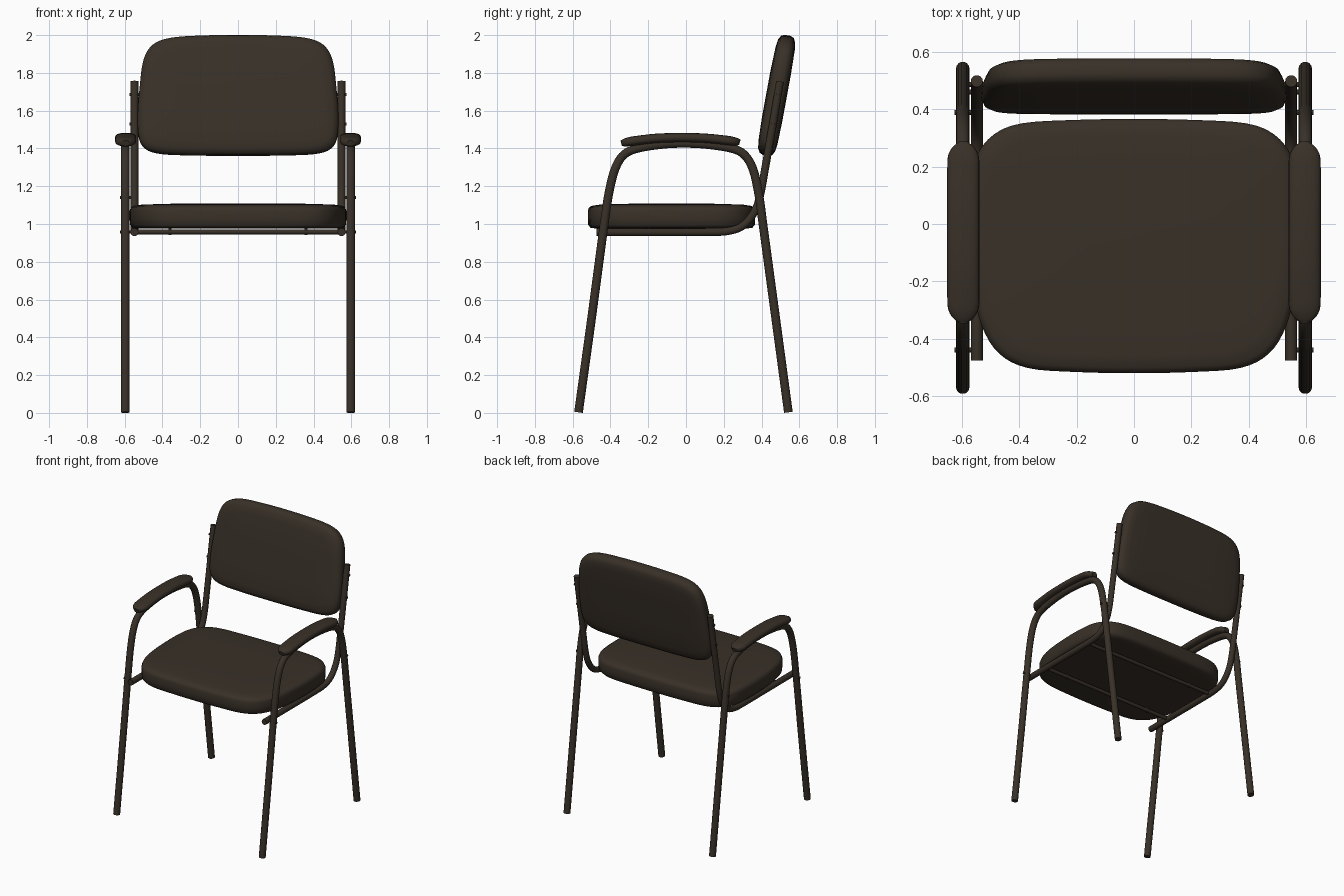
import bpy, bmesh, math
from mathutils import Vector, Matrix

if "Cube" in bpy.data.objects:
    bpy.data.objects.remove(bpy.data.objects["Cube"])

mat = bpy.data.materials.new("dark brown")
mat.diffuse_color = (0.040, 0.030, 0.021, 1)
mat.use_nodes = True
mat.node_tree.nodes["Principled BSDF"].inputs["Base Color"].default_value = mat.diffuse_color


def smooth_path(pts, n=5, closed=False):
    """Catmull-Rom spline through 2D points."""
    m, out = len(pts), []
    P = [Vector(p) for p in pts]
    get = (lambda i: P[i % m]) if closed else (lambda i: P[min(max(i, 0), m - 1)])
    for i in range(m if closed else m - 1):
        a, b, c, d = get(i - 1), get(i), get(i + 1), get(i + 2)
        for k in range(n):
            t = k / n
            out.append(0.5 * (2 * b + (c - a) * t + (2 * a - 5 * b + 4 * c - d) * t * t
                              + (3 * b - a - 3 * c + d) * t ** 3))
    if not closed:
        out.append(P[-1])
    return out


def skin(name, rings, angle=40):
    """Bridge closed rings of points and cap both ends."""
    bm = bmesh.new()
    R = [[bm.verts.new(p) for p in r] for r in rings]
    n = len(R[0])
    for a, b in zip(R, R[1:]):
        for i in range(n):
            j = (i + 1) % n
            bm.faces.new((a[i], a[j], b[j], b[i]))
    bm.faces.new(R[0])
    bm.faces.new(R[-1])
    bmesh.ops.recalc_face_normals(bm, faces=bm.faces)
    me = bpy.data.meshes.new(name)
    bm.to_mesh(me)
    bm.free()
    ob = bpy.data.objects.new(name, me)
    bpy.context.collection.objects.link(ob)
    me.materials.append(mat)
    bpy.ops.object.select_all(action='DESELECT')
    ob.select_set(True)
    bpy.context.view_layer.objects.active = ob
    bpy.ops.object.shade_smooth_by_angle(angle=math.radians(angle))
    return ob


def sweep(name, x, path, size, power=1.0, sides=14):
    """Sweep an oval section along a (y, z) path; size(i) gives half width and half height."""
    rings = []
    for i, p in enumerate(path):
        t = (path[min(i + 1, len(path) - 1)] - path[max(i - 1, 0)]).normalized()
        nrm = Vector((0, -t.y, t.x))
        w, h = size(i)
        ring = []
        for k in range(sides):
            a = 2 * math.pi * k / sides
            c, s = math.cos(a), math.sin(a)
            c, s = math.copysign(abs(c) ** power, c), math.copysign(abs(s) ** power, s)
            ring.append(Vector((x + w * c, p.x, p.y)) + nrm * (h * s))
        rings.append(ring)
    return skin(name, rings)


def rod(name, a, b, r, sides=10):
    """Straight cylinder between two points."""
    a, b = Vector(a), Vector(b)
    rot = (b - a).to_track_quat('Z', 'Y')
    circ = [rot @ Vector((r * math.cos(2 * math.pi * k / sides),
                          r * math.sin(2 * math.pi * k / sides), 0)) for k in range(sides)]
    return skin(name, [[a + c for c in circ], [b + c for c in circ]])


def cushion(name, half, layers, matrix):
    """Padded slab: half outline mirrored in x, stacked in (depth, inset) layers."""
    pts = half + [(-x, y) for x, y in reversed(half) if x > 0]
    line = smooth_path(pts, 4, True)
    cx, cy = max(p.x for p in line), max(abs(p.y) for p in line)
    return skin(name, [[matrix @ Vector((p.x * (1 - d / cx), p.y * (1 - d / cy), z)) for p in line]
                       for z, d in layers], 50)


# seat cushion (outline around its own centre, y = -0.077)
seat = [(0, -0.443), (0.2, -0.439), (0.37, -0.425), (0.47, -0.375), (0.53, -0.28), (0.56, -0.15),
        (0.573, 0.03), (0.57, 0.2), (0.55, 0.31), (0.49, 0.388), (0.39, 0.428), (0.2, 0.44), (0, 0.443)]
cushion("seat", seat,
        [(0.975, 0.05), (0.98, 0.015), (0.995, 0.002), (1.03, 0), (1.07, 0), (1.087, 0.006),
         (1.096, 0.02), (1.102, 0.06), (1.106, 0.16), (1.109, 0.3)],
        Matrix.Translation((0, -0.077, 0)))

# backrest cushion, leaning back
back = [(0, -0.322), (0.25, -0.32), (0.41, -0.312), (0.49, -0.285), (0.525, -0.225), (0.531, -0.1),
        (0.52, 0.05), (0.505, 0.17), (0.475, 0.245), (0.42, 0.29), (0.33, 0.312), (0.18, 0.321), (0, 0.324)]
lean = Matrix.Translation((0, 0.48, 1.68)) @ Matrix.Rotation(math.radians(90 - 10.4), 4, 'X')
cushion("backrest", back,
        [(-0.054, 0.2), (-0.051, 0.07), (-0.045, 0.03), (-0.034, 0.008), (-0.015, 0), (0.015, 0),
         (0.034, 0.008), (0.046, 0.03), (0.052, 0.07), (0.056, 0.2)], lean)

leg_path = smooth_path([(-0.569, 0.003), (-0.50, 0.5), (-0.433, 1.0), (-0.405, 1.18), (-0.372, 1.30),
                        (-0.325, 1.37), (-0.25, 1.402), (-0.12, 1.422), (0, 1.427), (0.12, 1.42),
                        (0.25, 1.398), (0.315, 1.36), (0.358, 1.28), (0.388, 1.14), (0.41, 0.98),
                        (0.475, 0.5), (0.542, 0.003)])
rail_path = smooth_path([(-0.475, 0.957), (-0.2, 0.957), (0.1, 0.957), (0.22, 0.962), (0.30, 0.99),
                         (0.36, 1.06), (0.392, 1.15), (0.42, 1.30), (0.455, 1.5), (0.498, 1.755)])
pad_path = smooth_path([(-0.343, 1.427), (-0.335, 1.429), (-0.315, 1.433), (-0.28, 1.439),
                        (-0.16, 1.453), (-0.03, 1.457), (0.1, 1.454), (0.22, 1.442),
                        (0.255, 1.437), (0.277, 1.434), (0.285, 1.432)], 4)


def pad_size(i):
    # rounded ends, full width in the middle
    y = (pad_path[i].x + 0.029) / 0.3145
    e = max(0.0, (abs(y) - 0.78) / 0.22)
    f = math.sqrt(max(0.1, 1 - e * e))
    return 0.056 * f, 0.025 * (0.45 + 0.55 * f)


for side, s in (("left", -1), ("right", 1)):
    # bent tubes and arm pads
    sweep(side + "_leg_and_arm_tube", s * 0.597, leg_path, lambda i: (0.0235, 0.0235))
    sweep(side + "_seat_and_back_tube", s * 0.548, rail_path, lambda i: (0.021, 0.021))
    sweep(side + "_arm_pad", s * 0.595, pad_path, pad_size, 0.75, 20)
    # bolts joining the tubes and the backrest
    for i, (y, z) in enumerate([(-0.439, 0.957), (0.389, 1.14)]):
        rod(f"{side}_frame_bolt_{i}", (s * 0.54, y, z), (s * 0.626, y, z), 0.009)
    for i, (y, z) in enumerate([(0.46, 1.53), (0.486, 1.685)]):
        rod(f"{side}_back_bolt_{i}", (s * 0.50, y, z), (s * 0.575, y, z), 0.009)
    # screws under the arm pads and seat bars
    for i, y in enumerate([-0.23, 0.22]):
        rod(f"{side}_arm_screw_{i}", (s * 0.597, y, 1.383), (s * 0.597, y, 1.43), 0.009)
    for i, y in enumerate([-0.29, 0.16]):
        rod(f"{side}_seat_screw_{i}", (s * 0.36, y, 0.941), (s * 0.36, y, 0.98), 0.009)

# cross bars under the seat
for name, y in (("front_cross_bar", -0.29), ("rear_cross_bar", 0.16)):
    rod(name, (-0.54, y, 0.958), (0.54, y, 0.958), 0.013, 12)
